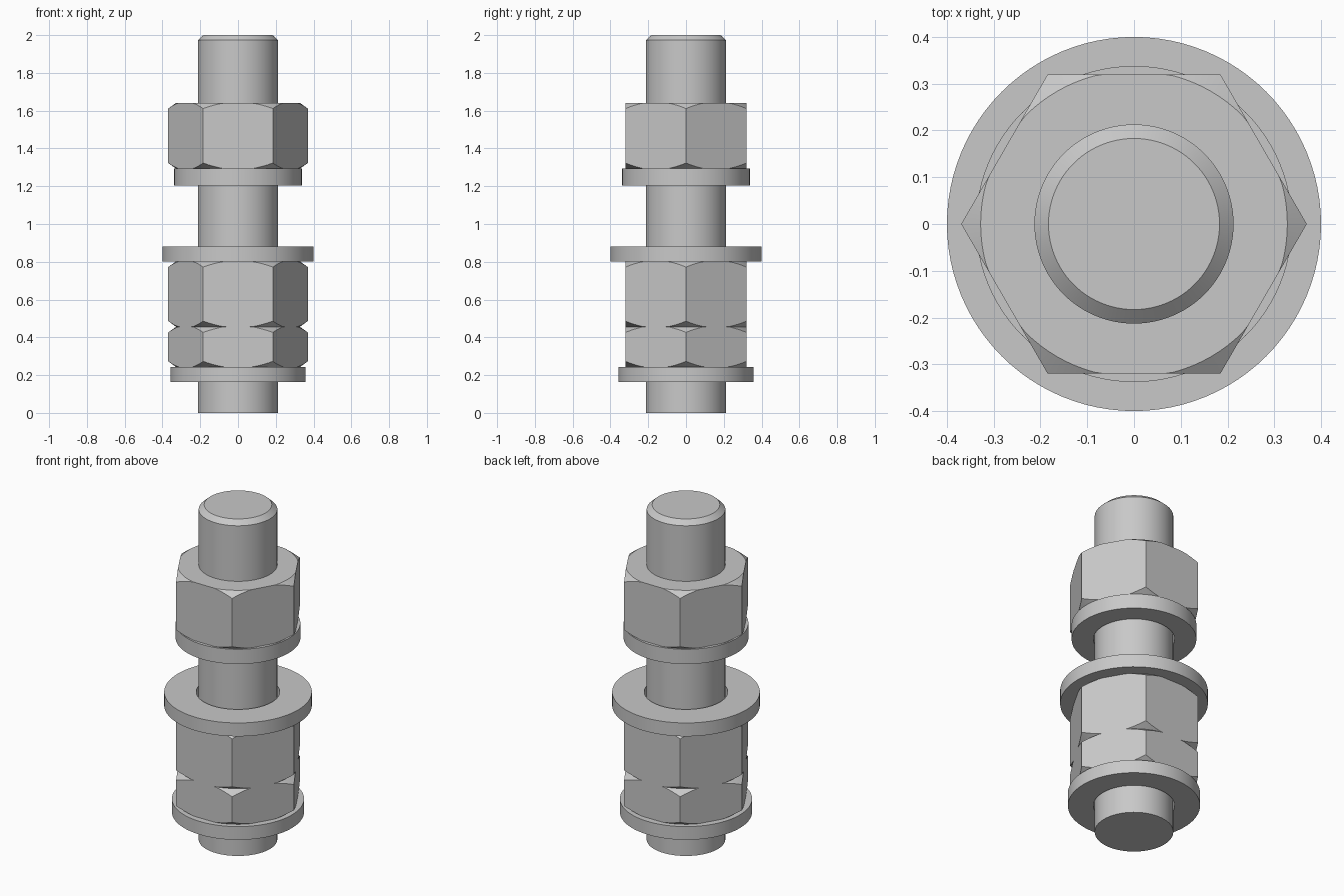
import bpy, bmesh
from math import cos, sin, pi, radians

cube = bpy.data.objects.get("Cube")
if cube:
    bpy.data.objects.remove(cube, do_unlink=True)

steel = bpy.data.materials.new("grey steel")
steel.use_nodes = True
steel.diffuse_color = (0.58, 0.58, 0.58, 1)
steel.node_tree.nodes["Principled BSDF"].inputs["Base Color"].default_value = (0.58, 0.58, 0.58, 1)

SEGMENTS = 96
ROD = 0.213
FLAT = 0.32          # half the width across the nut's flats
CROWN = 0.328        # radius where the nut's chamfer starts
SLOPE = 0.72


def sweep(name, section, closed):
    """Turn a cross-section, given as a function of the angle, around z."""
    bm = bmesh.new()
    columns = []
    for i in range(SEGMENTS):
        a = 2 * pi * i / SEGMENTS
        columns.append([bm.verts.new((r * cos(a), r * sin(a), z)) for r, z in section(a)])
    count = len(columns[0])
    for i, here in enumerate(columns):
        there = columns[(i + 1) % SEGMENTS]
        for j in range(count if closed else count - 1):
            k = (j + 1) % count
            bm.faces.new((here[j], there[j], there[k], here[k]))
    bmesh.ops.remove_doubles(bm, verts=bm.verts, dist=0.00001)
    bmesh.ops.recalc_face_normals(bm, faces=bm.faces)
    mesh = bpy.data.meshes.new(name)
    bm.to_mesh(mesh)
    bm.free()
    mesh.materials.append(steel)
    obj = bpy.data.objects.new(name, mesh)
    bpy.context.collection.objects.link(obj)
    bpy.ops.object.select_all(action='DESELECT')
    obj.select_set(True)
    bpy.context.view_layer.objects.active = obj
    bpy.ops.object.shade_smooth_by_angle(angle=radians(25))


def washer(name, low, high, outer, inner):
    sweep(name, lambda a: [(inner, low), (outer, low), (outer, high), (inner, high)], True)


def hex_nut(name, low, high):
    def section(a):
        # Hexagon outline with corners on the x axis, chamfered by a cone
        side = FLAT / cos(a % (pi / 3) - pi / 6)
        crown = min(side, CROWN)
        drop = (side - crown) * SLOPE
        return [(ROD, low), (crown, low), (side, low + drop),
                (side, high - drop), (crown, high), (ROD, high)]
    sweep(name, section, True)


# Rod with a chamfered upper end
sweep("threaded_rod", lambda a: [(0, 0), (ROD, 0), (ROD, 1.973), (0.183, 2), (0, 2)], False)

# Lower stack
washer("bottom_washer", 0.164, 0.243, 0.358, 0.22)
hex_nut("lock_nut", 0.243, 0.456)
hex_nut("middle_nut", 0.456, 0.802)
washer("wide_washer", 0.802, 0.882, 0.4, 0.226)

# Upper stack
washer("top_washer", 1.205, 1.293, 0.338, 0.22)
hex_nut("top_nut", 1.293, 1.641)
